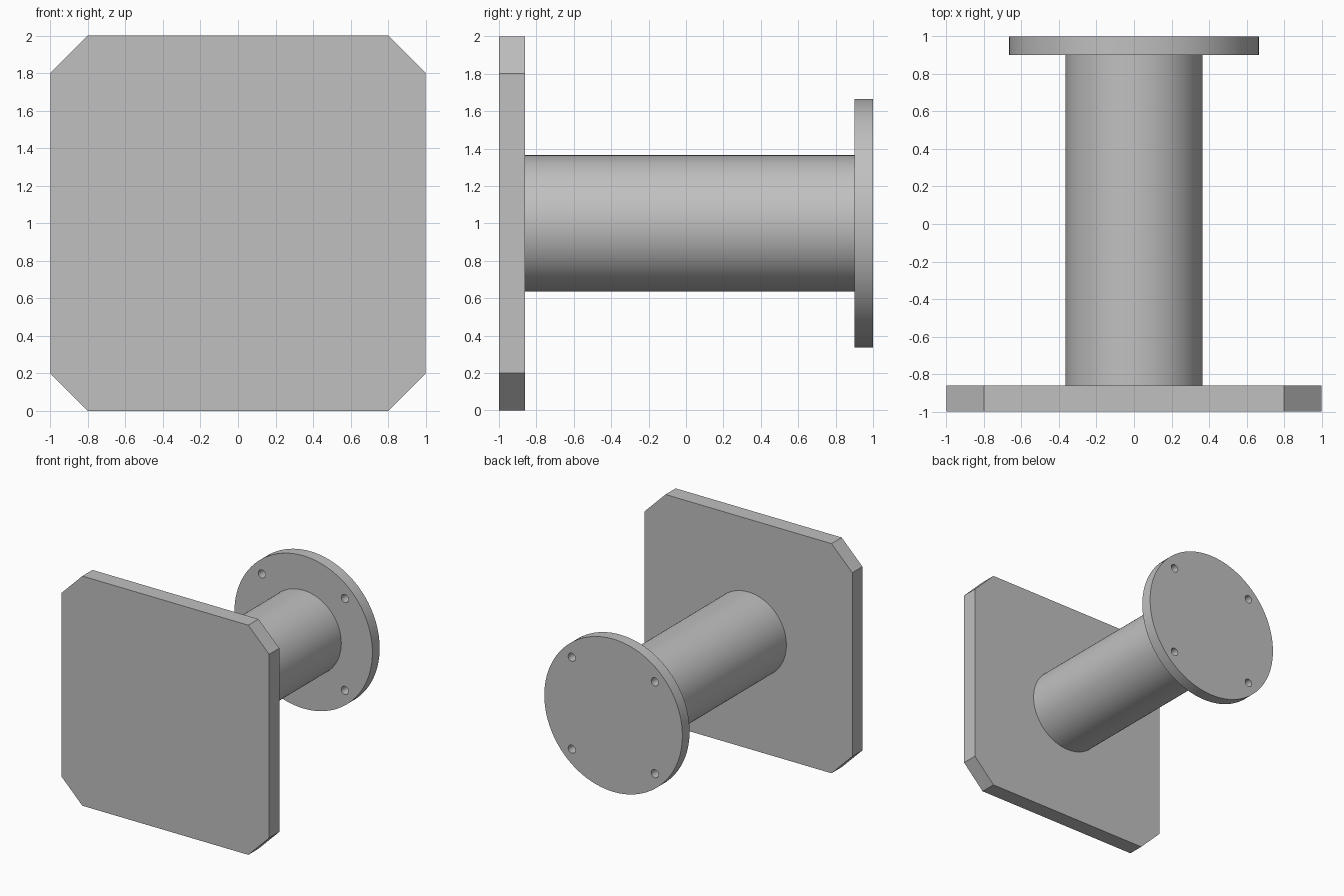
import bpy
import bmesh
from math import radians
from mathutils import Matrix, Vector

cube = bpy.data.objects.get("Cube")
if cube:
    bpy.data.objects.remove(cube, do_unlink=True)

steel = bpy.data.materials.new("plain grey steel")
steel.use_nodes = True
GREY = (0.53, 0.53, 0.53, 1)
steel.diffuse_color = GREY
steel.node_tree.nodes["Principled BSDF"].inputs["Base Color"].default_value = GREY


def finish(name, bm):
    """Turn a bmesh into a named grey object."""
    bmesh.ops.recalc_face_normals(bm, faces=bm.faces)
    mesh = bpy.data.meshes.new(name)
    bm.to_mesh(mesh)
    bm.free()
    mesh.materials.append(steel)
    obj = bpy.data.objects.new(name, mesh)
    bpy.context.collection.objects.link(obj)
    return obj


def smooth(obj):
    bpy.ops.object.select_all(action="DESELECT")
    obj.select_set(True)
    bpy.context.view_layer.objects.active = obj
    bpy.ops.object.shade_smooth_by_angle(angle=radians(30))


def add_cylinder(bm, radius, y0, y1, x=0, z=1, sides=96):
    """Cylinder lying along y."""
    place = Matrix.Translation((x, (y0 + y1) / 2, z)) @ Matrix.Rotation(radians(90), 4, "X")
    bmesh.ops.create_cone(bm, cap_ends=True, segments=sides, radius1=radius,
                          radius2=radius, depth=y1 - y0, matrix=place)


# Square plate with clipped corners
bm = bmesh.new()
outline = [(-0.8, 0), (0.8, 0), (1, 0.2), (1, 1.8), (0.8, 2), (-0.8, 2), (-1, 1.8), (-1, 0.2)]
face = bm.faces.new([bm.verts.new((x, -1, z)) for x, z in outline])
extruded = bmesh.ops.extrude_face_region(bm, geom=[face], use_keep_orig=True)
bmesh.ops.translate(bm, vec=Vector((0, 0.14, 0)),
                    verts=[v for v in extruded["geom"] if isinstance(v, bmesh.types.BMVert)])
finish("square_plate", bm)

# Round column between plate and flange
bm = bmesh.new()
add_cylinder(bm, 0.365, -0.86, 0.9)
smooth(finish("column", bm))

# Round flange with four bolt holes
bm = bmesh.new()
add_cylinder(bm, 0.665, 0.9, 1)
flange = finish("round_flange", bm)

bm = bmesh.new()
for x in (-0.4, 0.4):
    for z in (0.6, 1.4):
        add_cylinder(bm, 0.035, 0.8, 1.1, x, z, sides=32)
cutter = finish("bolt_hole_cutter", bm)
cutter.hide_render = True

holes = flange.modifiers.new("bolt holes", "BOOLEAN")
holes.object = cutter
holes.operation = "DIFFERENCE"
holes.solver = "EXACT"
bpy.context.view_layer.objects.active = flange
bpy.ops.object.modifier_apply(modifier=holes.name)
bpy.data.objects.remove(cutter, do_unlink=True)
smooth(flange)
